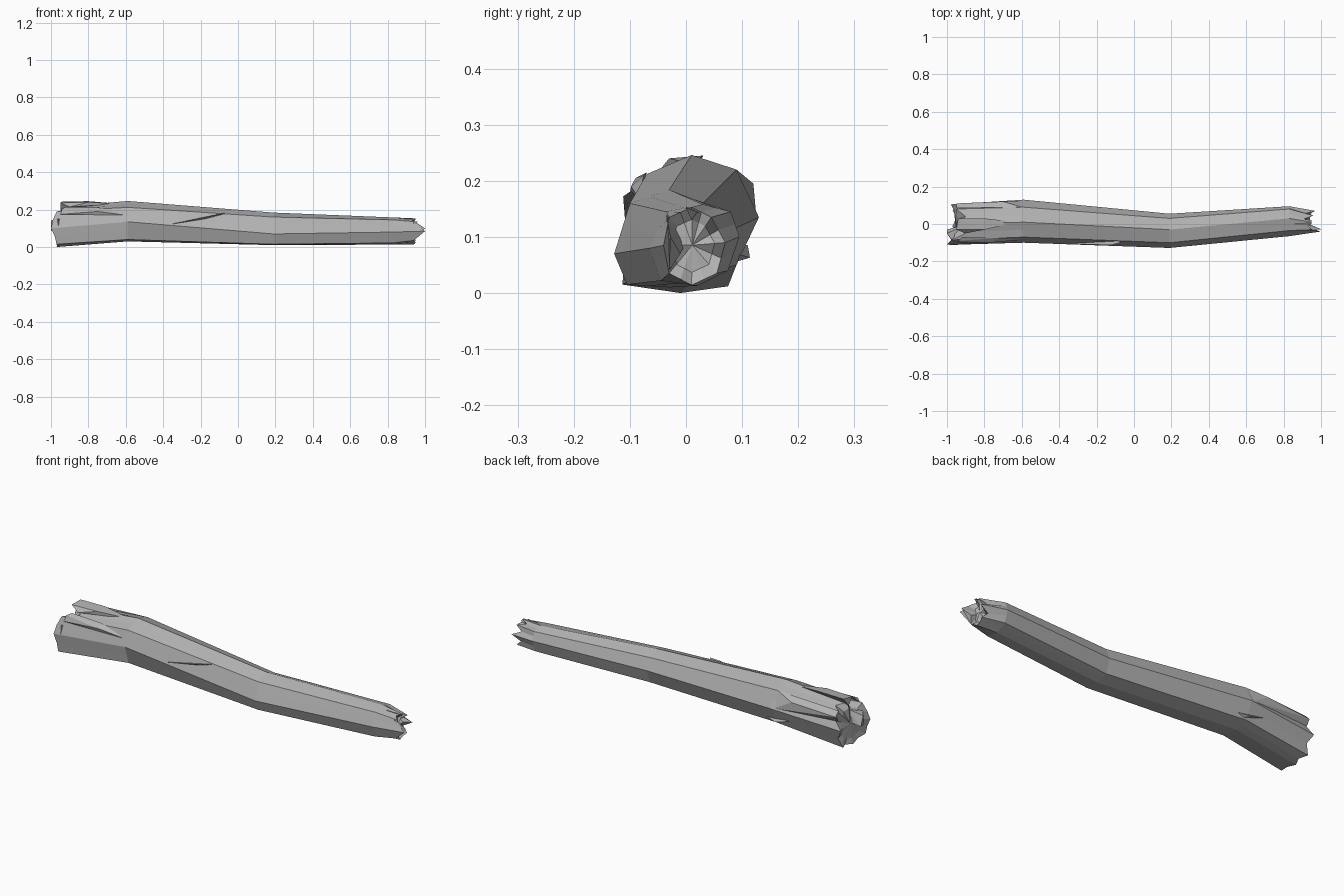
import bpy, bmesh
from mathutils import Vector

if "Cube" in bpy.data.objects:
    bpy.data.objects.remove(bpy.data.objects["Cube"], do_unlink=True)

wood = bpy.data.materials.new("weathered grey wood")
wood.use_nodes = True
grey = (0.45, 0.45, 0.45, 1)
wood.diffuse_color = grey
wood.node_tree.nodes["Principled BSDF"].inputs["Base Color"].default_value = grey


def finish(bm, name):
    bmesh.ops.recalc_face_normals(bm, faces=bm.faces)
    mesh = bpy.data.meshes.new(name)
    bm.to_mesh(mesh)
    bm.free()
    mesh.materials.append(wood)
    obj = bpy.data.objects.new(name, mesh)
    bpy.context.collection.objects.link(obj)
    return obj


def ring(x, section, offsets=None):
    """Eight-sided section with a midpoint on every side."""
    pts = []
    for i, p in enumerate(section):
        q = section[(i + 1) % len(section)]
        pts += [p, ((p[0] + q[0]) / 2, (p[1] + q[1]) / 2)]
    offsets = offsets or [0] * len(pts)
    return [Vector((x + o, y, z)) for o, (y, z) in zip(offsets, pts)]


def scaled(points, x, s):
    c = sum(points, Vector()) / len(points)
    return [Vector((x + (p.x - c.x) * 0.3, c.y + (p.y - c.y) * s, c.z + (p.z - c.z) * s))
            for p in points]


# Sections run from the top, round the back, the underside and the front
butt = [(0.0, .215), (.08, .19), (.105, .11), (.075, .012),
        (-.01, 0.0), (-.113, .015), (-.11, .10), (-.085, .19)]
knee = [(.01, .246), (.09, .22), (.13, .135), (.09, .05),
        (.02, .03), (-.07, .04), (-.10, .135), (-.07, .212)]
bend = [(-.03, .184), (.03, .16), (.055, .1), (.03, .03),
        (-.03, .01), (-.105, .015), (-.128, .07), (-.1, .16)]
neck = [(.03, .158), (.08, .145), (.095, .1), (.075, .04),
        (.02, .013), (-.045, .022), (-.065, .08), (-.035, .145)]
tip = [(.01, .153), (.045, .135), (.07, .09), (.055, .035),
       (.01, .014), (-.03, .035), (-.04, .085), (-.03, .135)]

# Ragged rims: how far each rim point sticks out or is torn back
butt_tear = [.03, .07, .02, .03, -.01, .02, .0, .02,
             .0, .01, .0, -.01, -.03, -.02, .0, .08]
tip_tear = [0, -.04, .01, -.03, .02, -.03, .0, -.01,
            -.01, .0, -.01, .02, .05, .02, 0, -.02]

rings = [ring(-.97, butt, butt_tear), ring(-.59, knee), ring(.19, bend),
         ring(.83, neck), ring(.95, tip, tip_tear)]
rings.insert(0, scaled(rings[0], -.955, .72))
rings.append(scaled(rings[-1], .925, .68))

# Log
bm = bmesh.new()
loops = [[bm.verts.new(p) for p in r] for r in rings]
for a, b in zip(loops, loops[1:]):
    for i in range(len(a)):
        j = (i + 1) % len(a)
        bm.faces.new((a[i], a[j], b[j], b[i]))
for end in (loops[0], loops[-1]):
    centre = bm.verts.new(sum((v.co for v in end), Vector()) / len(end))
    for i, v in enumerate(end):
        bm.faces.new((v, end[(i + 1) % len(end)], centre))
finish(bm, "log")


def splinter(name, points):
    """Faceted shard wrapped round a few points."""
    bm = bmesh.new()
    for p in points:
        bm.verts.new(p)
    bmesh.ops.convex_hull(bm, input=bm.verts)
    finish(bm, name)


# Torn bark and splinters
splinter("top_bark_slab", [(-.95, -.03, .236), (-.94, .03, .243), (-.95, 0, .20),
                           (-.80, -.03, .24), (-.80, .03, .245), (-.72, 0, .229),
                           (-.62, .01, .23), (-.9, -.05, .215)])
splinter("back_bark_strip", [(-.95, .085, .205), (-.95, .11, .18), (-.95, .09, .15),
                             (-.7, .12, .195), (-.6, .09, .22), (-.6, .125, .14)])
splinter("front_bark_lump", [(-.94, -.09, .205), (-.92, -.07, .215), (-.95, -.10, .175),
                             (-.75, -.098, .19), (-.74, -.075, .21), (-.6, -.085, .17)])
splinter("butt_front_spike", [(-1, -.05, .14), (-1, -.03, .09), (-.96, -.105, .15),
                              (-.96, -.11, .06), (-.9, 0, .12), (-.93, -.02, .17)])
splinter("front_sliver", [(-.36, -.108, .122), (-.07, -.098, .182),
                          (-.12, -.112, .172), (-.1, -.08, .165), (-.2, -.09, .14)])
splinter("back_thorn", [(-.66, .085, .09), (-.52, .09, .07), (-.60, .114, .063),
                        (-.68, .11, .085), (-.55, .07, .05)])
splinter("tip_spike", [(1, -.028, .1), (.94, -.035, .14), (.94, -.03, .04),
                       (.9, .0, .09), (.96, -.01, .07)])
splinter("tip_top_spike", [(.95, .0, .152), (.95, .02, .145), (.86, .0, .154),
                           (.88, .03, .14), (.93, .01, .13)])
